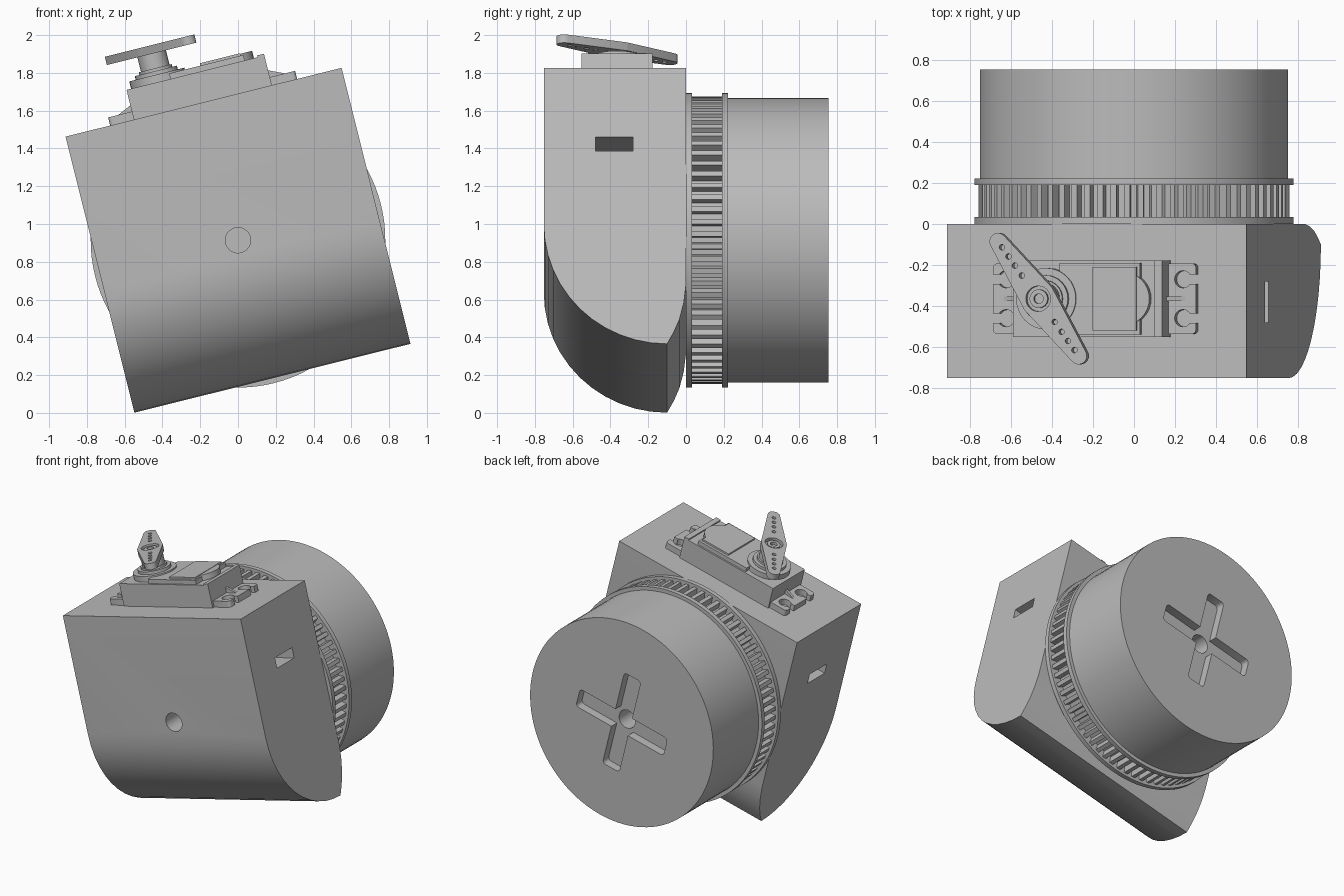
import bpy, bmesh
from math import sin, cos, pi, radians, asin
from mathutils import Matrix, Vector

if "Cube" in bpy.data.objects:
    bpy.data.objects.remove(bpy.data.objects["Cube"], do_unlink=True)

TILT = radians(14)
PLACE = Matrix.Translation((0, 0, 0.914)) @ Matrix.Rotation(-TILT, 4, 'Y')
H = 0.753            # half side of the housing
SY = -0.365          # servo centre line in y

grey = bpy.data.materials.new("plain grey")
grey.use_nodes = True
COLOR = (0.5, 0.5, 0.5, 1)
grey.diffuse_color = COLOR
grey.node_tree.nodes["Principled BSDF"].inputs["Base Color"].default_value = COLOR

# Profile coordinates map to the two axes other than the extrusion axis
AXES = {'X': lambda a, b, t: (t, a, b),
        'Y': lambda a, b, t: (a, t, b),
        'Z': lambda a, b, t: (a, b, t)}


def prism(name, profile, axis, lo, hi):
    """Extrude a closed 2D profile along an axis of the tilted frame."""
    bm = bmesh.new()
    place = AXES[axis]
    face = bm.faces.new([bm.verts.new(place(a, b, lo)) for a, b in profile])
    ext = bmesh.ops.extrude_face_region(bm, geom=[face])
    move = Vector(place(0, 0, hi - lo))
    bmesh.ops.translate(bm, vec=move, verts=[v for v in ext["geom"] if isinstance(v, bmesh.types.BMVert)])
    bmesh.ops.recalc_face_normals(bm, faces=bm.faces)
    mesh = bpy.data.meshes.new(name)
    bm.to_mesh(mesh)
    bm.free()
    mesh.materials.append(grey)
    ob = bpy.data.objects.new(name, mesh)
    ob.matrix_world = PLACE
    bpy.context.collection.objects.link(ob)
    return ob


def ring(r, n=32, ca=0, cb=0):
    return [(ca + r * cos(2 * pi * i / n), cb + r * sin(2 * pi * i / n)) for i in range(n)]


def rect(a0, a1, b0, b1):
    return [(a0, b0), (a1, b0), (a1, b1), (a0, b1)]


def rounded(a0, a1, b0, b1, r, n=4):
    pts = []
    corners = [(a1 - r, b1 - r), (a0 + r, b1 - r), (a0 + r, b0 + r), (a1 - r, b0 + r)]
    for k, (a, b) in enumerate(corners):
        for i in range(n + 1):
            t = (k + i / n) * pi / 2
            pts.append((a + r * cos(t), b + r * sin(t)))
    return pts


def box(name, u0, u1, half, w0, w1):
    return prism(name, rect(u0, u1, SY - half, SY + half), 'Z', w0, w1)


def disc(name, r, u, w0, w1, n=32):
    return prism(name, ring(r, n, u, SY), 'Z', w0, w1)


def cut(ob, *cutters):
    """Subtract the cutters, bake the result and remove them."""
    for c in cutters:
        m = ob.modifiers.new("cut", 'BOOLEAN')
        m.object, m.operation, m.solver = c, 'DIFFERENCE', 'EXACT'
    bpy.context.view_layer.update()
    deps = bpy.context.evaluated_depsgraph_get()
    mesh = bpy.data.meshes.new_from_object(ob.evaluated_get(deps))
    ob.modifiers.clear()
    ob.data = mesh
    for c in cutters:
        bpy.data.objects.remove(c, do_unlink=True)
    return ob


# Housing: block with a rounded front underside and a relieved back edge
R = H - 0.1
side = [(0, H), (-H, H)]
side += [(-0.1 - R * cos(i * pi / 24), -0.1 - R * sin(i * pi / 24)) for i in range(13)]
side += [(-0.065, -0.69), (-0.035, -0.62), (-0.012, -0.53), (0, -0.43)]
housing = prism("housing", side, 'X', -H, H)
cut(housing,
    prism("bore", ring(0.067), 'Y', -1, -0.5),
    prism("slot_left", rect(-0.48, -0.28, 0.3, 0.375), 'X', 0.4, 1),
    prism("slot_right", rect(-0.48, -0.28, 0.3, 0.375), 'X', -1, -0.4))

# Toothed pulley between two thin flanges
TEETH = 72
gear = []
for i in range(TEETH):
    for f, r in ((0, 0.715), (0.42, 0.715), (0.5, 0.76), (0.92, 0.76)):
        t = 2 * pi * (i + f) / TEETH
        gear.append((r * cos(t), r * sin(t)))
prism("pulley_teeth", gear, 'Y', 0.02, 0.2)
for name, lo in (("front_flange", 0), ("back_flange", 0.19)):
    prism(name, ring(0.78, 96), 'Y', lo, lo + 0.033)

# Wheel drum with a cross-shaped recess and a centre bore
drum = prism("wheel_drum", ring(0.753, 96), 'Y', 0.2, 0.755)
cut(drum,
    prism("cross_a", rounded(-0.37, 0.37, -0.07, 0.07, 0.025), 'Y', 0.69, 1),
    prism("cross_b", rounded(-0.07, 0.07, -0.37, 0.37, 0.025), 'Y', 0.69, 1),
    prism("drum_bore", ring(0.067), 'Y', 0.45, 1))

# Servo case and stepped lid
box("servo_case", -0.38, 0.372, 0.187, 0.74, 0.915)
box("servo_end_lip", 0.335, 0.372, 0.187, 0.9, 0.925)
box("servo_lid", -0.14, 0.265, 0.175, 0.9, 0.945)
disc("lid_bump", 0.13, 0.185, 0.9, 0.955)
box("lid_panel", 0.03, 0.25, 0.155, 0.93, 0.958)

# Mounting ears with open screw notches and a gusset
for name, s in (("left_ear", 1), ("right_ear", -1)):
    a, b = sorted((s * 0.36, s * 0.51))
    ear = prism(name, rounded(a, b, SY - 0.172, SY + 0.172, 0.02), 'Z', 0.75, 0.797)
    cutters = []
    for dy in (-0.095, 0.095):
        y = SY + dy
        a, b = sorted((s * 0.45, s * 0.6))
        cutters += [prism("hole", ring(0.042, 24, s * 0.445, y), 'Z', 0.7, 0.9),
                    prism("notch", rect(a, b, y - 0.024, y + 0.024), 'Z', 0.7, 0.9)]
    cut(ear, *cutters)
    prism(name + "_gusset", [(s * 0.36, 0.79), (s * 0.47, 0.79), (s * 0.36, 0.84)],
          'Y', SY - 0.01, SY + 0.01)

# Output turret and splined shaft
U = -0.205
disc("turret_base", 0.15, U, 0.9, 0.955)
disc("turret_step", 0.115, U, 0.94, 0.975)
disc("turret_collar", 0.09, U, 0.97, 0.99)
disc("horn_hub", 0.078, U, 0.98, 1.08)

# Servo horn: tapered two-arm lever with rounded tips
REACH, TIP, MID = 0.345, 0.042, 0.088
lean = asin((MID - TIP) / REACH)
half = []
for i in range(9):
    t = (pi / 2 - lean) * (1 - i / 4)
    half.append((REACH + TIP * cos(t), TIP * sin(t)))
start = pi / 2 - lean
waist = [(MID * cos(t), -MID * sin(t)) for t in (start, pi / 2)]
lever = half + waist + [(-a, -b) for a, b in half] + [(-a, -b) for a, b in waist]
spin = radians(-54)


def turn(a, b):
    return (U + a * cos(spin) - b * sin(spin), SY + a * sin(spin) + b * cos(spin))


horn = prism("servo_horn", [turn(a, b) for a, b in lever], 'Z', 1.068, 1.113)
holes = []
for s in (-1, 1):
    for d in (0.14, 0.2, 0.255, 0.31):
        hu, hy = turn(s * d, 0)
        holes.append(prism("pin", ring(0.014, 12, hu, hy), 'Z', 1, 1.2))
cut(horn, disc("well", 0.062, U, 1.085, 1.2), *holes)
screw = disc("horn_screw", 0.045, U, 1.07, 1.105)
cut(screw, disc("socket", 0.024, U, 1.085, 1.2, 16))

# Smooth round walls while keeping hard edges
for ob in bpy.context.scene.objects:
    if ob.type == 'MESH':
        bpy.ops.object.select_all(action='DESELECT')
        ob.select_set(True)
        bpy.context.view_layer.objects.active = ob
        angle = 15 if ob.name == "pulley_teeth" else 25
        bpy.ops.object.shade_smooth_by_angle(angle=radians(angle))
